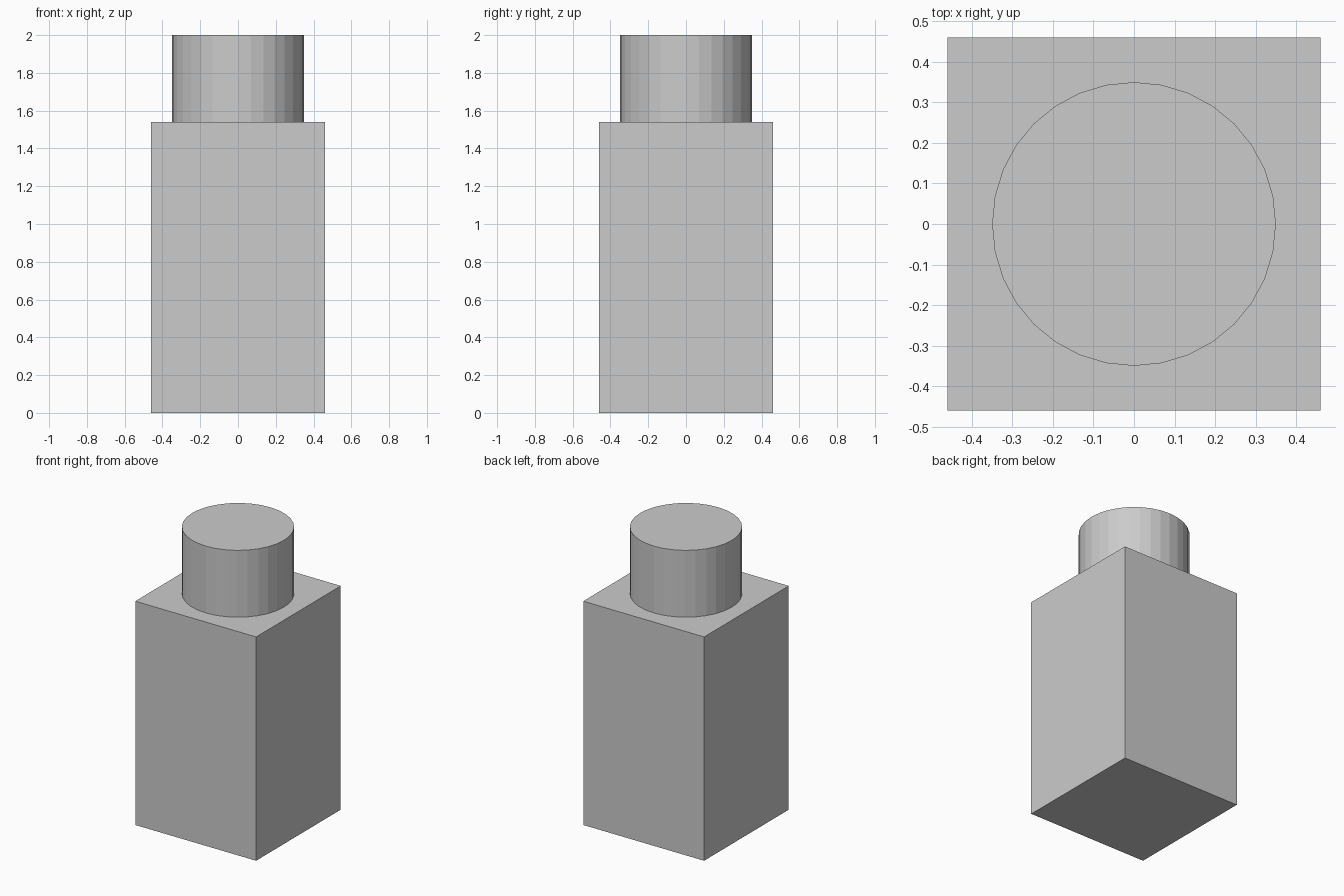
import bpy

if "Cube" in bpy.data.objects:
    bpy.data.objects.remove(bpy.data.objects["Cube"])

BODY_WIDTH, BODY_HEIGHT = 0.92, 1.54
CAP_RADIUS, TOTAL_HEIGHT = 0.35, 2.0

# Square body
bpy.ops.mesh.primitive_cube_add(size=1, location=(0, 0, BODY_HEIGHT / 2))
body = bpy.context.object
body.name = "bottle_body"
body.scale = (BODY_WIDTH, BODY_WIDTH, BODY_HEIGHT)
bpy.ops.object.transform_apply(location=False, rotation=False, scale=True)

# Round flat-faceted cap standing on the body
cap_height = TOTAL_HEIGHT - BODY_HEIGHT
bpy.ops.mesh.primitive_cylinder_add(
    vertices=32, radius=CAP_RADIUS, depth=cap_height,
    location=(0, 0, BODY_HEIGHT + cap_height / 2))
bpy.context.object.name = "bottle_cap"
